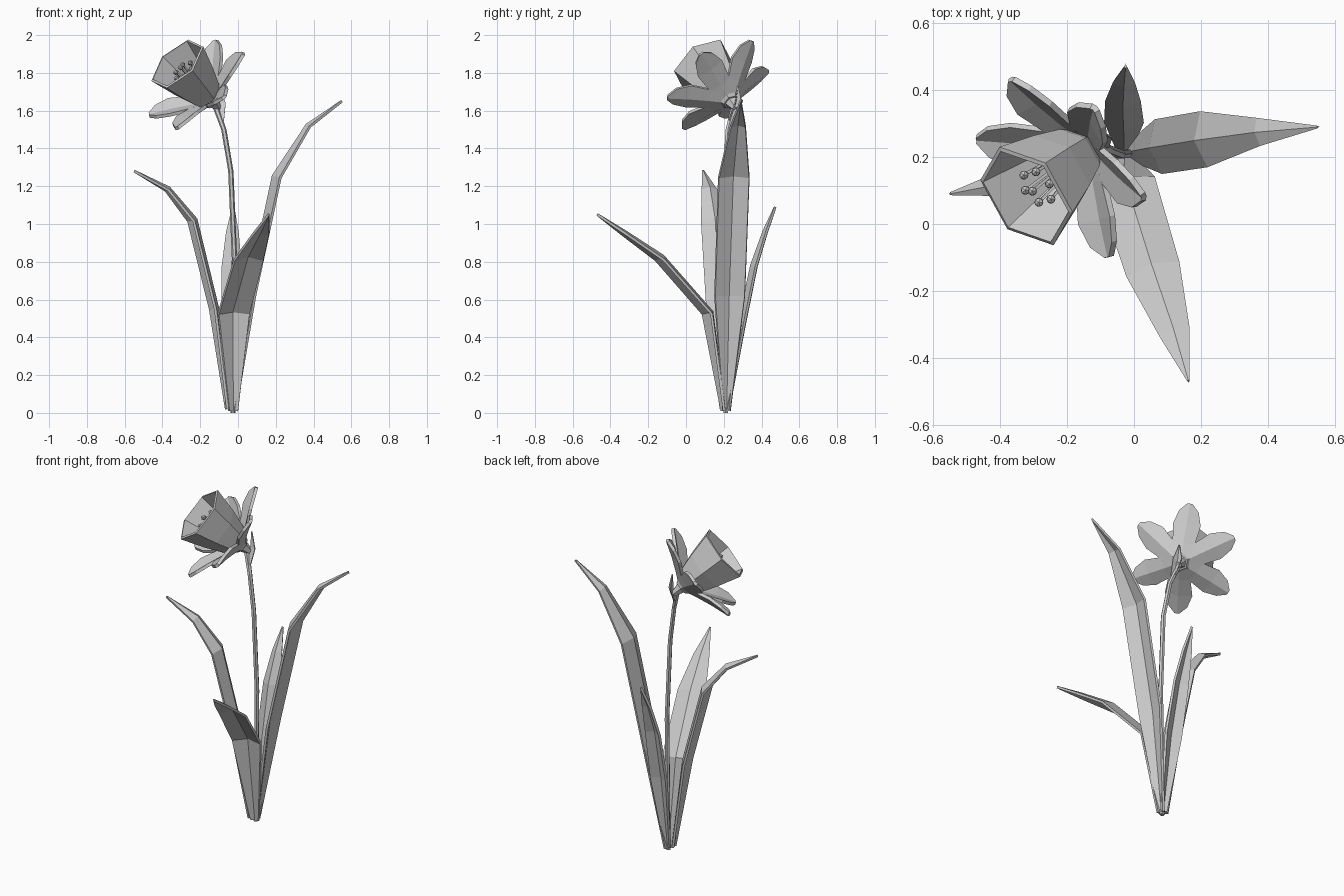
import bpy, bmesh, math
from mathutils import Vector

cube = bpy.data.objects.get("Cube")
if cube:
    bpy.data.objects.remove(cube, do_unlink=True)

grey = bpy.data.materials.new("plain_grey")
grey.use_nodes = True
grey.diffuse_color = (0.6, 0.6, 0.6, 1)
grey.node_tree.nodes["Principled BSDF"].inputs["Base Color"].default_value = (0.6, 0.6, 0.6, 1)


def finish(name, bm, thickness=0):
    mesh = bpy.data.meshes.new(name)
    bmesh.ops.recalc_face_normals(bm, faces=bm.faces)
    bm.to_mesh(mesh)
    bm.free()
    mesh.materials.append(grey)
    ob = bpy.data.objects.new(name, mesh)
    bpy.context.collection.objects.link(ob)
    if thickness:
        mod = ob.modifiers.new("Thickness", 'SOLIDIFY')
        mod.thickness = thickness
        mod.offset = 0
    return ob


def blade(name, path, halves, wide, fold, thickness):
    """Folded strip: two edges and a midrib pushed off the path."""
    path = [Vector(p) for p in path]
    wide = wide.normalized()
    bm = bmesh.new()
    rows = []
    for i, (p, h) in enumerate(zip(path, halves)):
        tangent = path[min(i + 1, len(path) - 1)] - path[max(i - 1, 0)]
        out = wide.cross(tangent).normalized()
        depth = fold * h / max(halves) / 2
        rows.append([bm.verts.new(q) for q in (
            p - wide * h - out * depth, p + out * depth, p + wide * h - out * depth)])
    for a, b in zip(rows, rows[1:]):
        for k in range(2):
            bm.faces.new((a[k], a[k + 1], b[k + 1], b[k]))
    return finish(name, bm, thickness)


def tube(name, path, radii, u, v, sides=6, cap_end=True, thickness=0):
    """Rings of a regular polygon along a path."""
    bm = bmesh.new()
    rings = []
    for p, r in zip(path, radii):
        rings.append([bm.verts.new(Vector(p) + r * (
            math.cos(k * math.tau / sides) * u + math.sin(k * math.tau / sides) * v))
            for k in range(sides)])
    for a, b in zip(rings, rings[1:]):
        for k in range(sides):
            j = (k + 1) % sides
            bm.faces.new((a[k], a[j], b[j], b[k]))
    bm.faces.new(rings[0])
    if cap_end:
        bm.faces.new(rings[-1])
    return finish(name, bm, thickness)


X, Y, Z = Vector((1, 0, 0)), Vector((0, 1, 0)), Vector((0, 0, 1))

# Leaves
leaves = {
    "left_leaf": ([(-.02, .215, .01), (.065, .23, .62), (.2, .252, 1.25),
                   (.37, .275, 1.52), (.55, .29, 1.65)], (.02, .08, .082, .04, .002)),
    "front_leaf": ([(-.025, .2, .01), (-.025, .125, .53), (.055, -.13, .82),
                    (.12, -.32, .95), (.163, -.47, 1.05)], (.025, .086, .08, .045, .002)),
    "right_leaf": ([(-.055, .2, .02), (-.12, .175, .55), (-.235, .15, 1.02),
                    (-.37, .125, 1.185), (-.55, .09, 1.28)], (.02, .065, .068, .04, .002)),
    "back_leaf": ([(-.03, .22, .02), (-.03, .295, .47), (-.033, .36, .78),
                   (-.03, .42, .96), (-.025, .473, 1.09)], (.02, .056, .05, .03, .002)),
}
for name, (path, halves) in leaves.items():
    run = Vector(path[-1]) - Vector(path[0])
    blade(name, path, halves, run.cross(Z), 0.03, 0.014)

# Stem
tube("stem", [(-.027, .21, 0), (-.018, .21, .8), (-.038, .208, 1.28),
              (-.075, .222, 1.5), (-.115, .25, 1.61)],
     (.014, .014, .014, .014, .016), X, Y)

# Flower frame: axis runs from the neck to the trumpet mouth
base = Vector((-.12, .25, 1.63))
mouth = Vector((-.325, .08, 1.852))
n = (mouth - base).normalized()
u = Vector((.27, -.075, .15))
u = (u - n * u.dot(n)).normalized()
v = n.cross(u)


def radial(k, sides=6):
    a = k * math.tau / sides
    return u * math.cos(a) + v * math.sin(a)


# Neck and papery sheath
tube("flower_neck", [base + n * t for t in (-.035, .01, .07)], (.016, .03, .05), u, v)
blade("sheath", [(-.088, .235, 1.55), (-.09, .27, 1.64), (-.098, .275, 1.73)],
      (.014, .025, .002), Vector((1, -1, 0)), 0.02, 0.006)

# Trumpet
tube("trumpet", [base + n * t for t in (.03, .1, .2, .342)],
     (.04, .088, .124, .165), u, v, cap_end=False, thickness=0.014)

# Petals
for k in range(6):
    d = radial(k)
    path = [base + d * r + n * t for r, t in
            ((.02, .035), (.1, .085), (.2, .135), (.27, .16), (.31, .17))]
    blade(f"petal_{k + 1}", path, (.018, .06, .075, .052, .012), n.cross(d), 0.022, 0.018)

# Stamens around a central pistil
spots = [(Vector((0, 0, 0)), .31)] + [(radial(k + .5) * .055, .285) for k in range(6)]
for i, (off, top) in enumerate(spots):
    part = "pistil" if i == 0 else f"stamen_{i}"
    start, end = base + n * .05 + off * .4, base + n * top + off
    tube(part + "_stalk", [start, end], (.006, .006), u, v, sides=4)
    bm = bmesh.new()
    bmesh.ops.create_icosphere(bm, subdivisions=1, radius=.015)
    bmesh.ops.translate(bm, verts=bm.verts, vec=end)
    finish(part + "_tip", bm)
